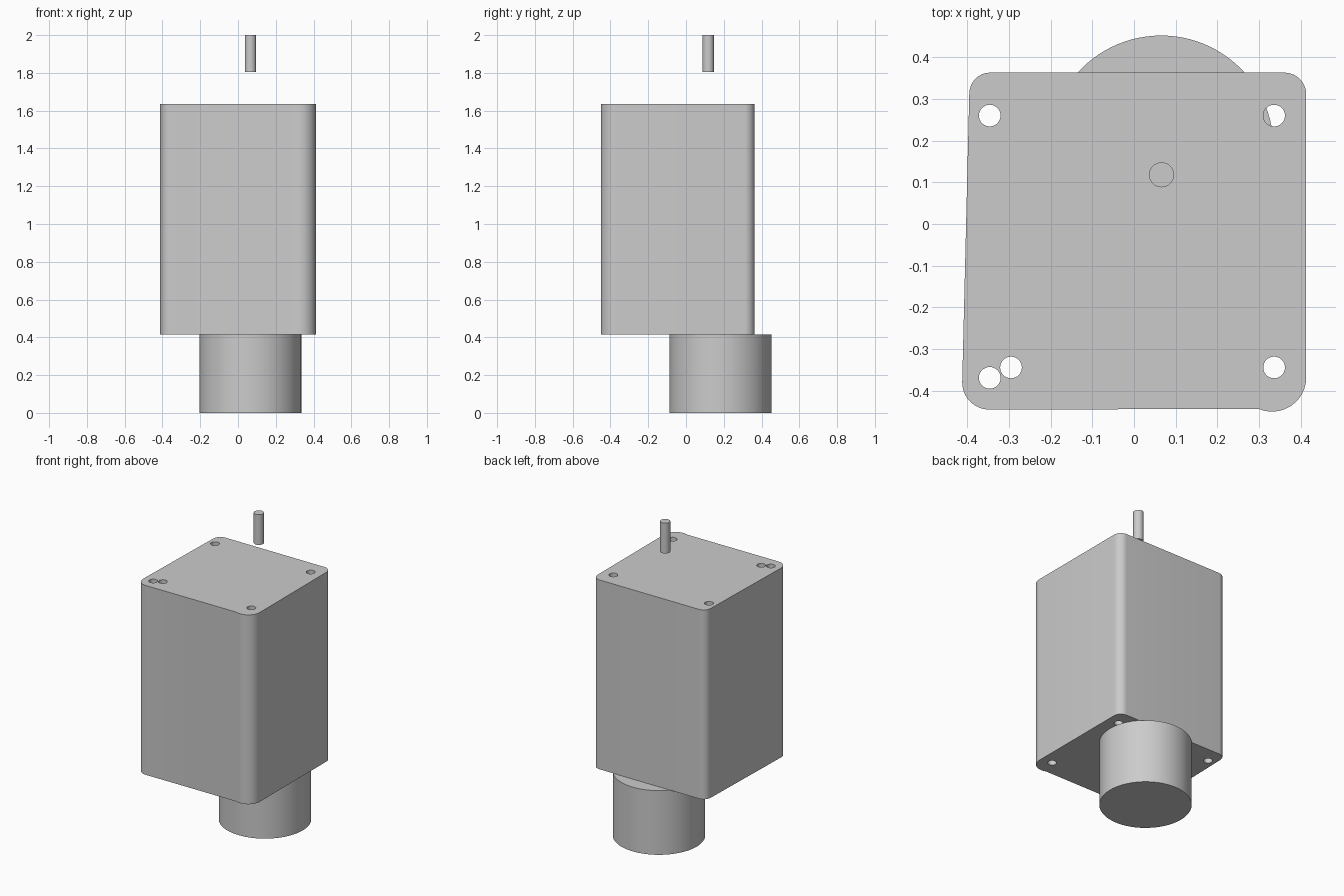
import bpy, bmesh
from math import radians, cos, sin

if "Cube" in bpy.data.objects:
    bpy.data.objects.remove(bpy.data.objects["Cube"])

def arc(cx, cy, r, start, end, n=12):
    return [(cx + r * cos(radians(start + (end - start) * i / n)),
             cy + r * sin(radians(start + (end - start) * i / n))) for i in range(n + 1)]

def prism(name, outline, z0, z1):
    """Extrude a counter-clockwise outline from z0 to z1."""
    bm = bmesh.new()
    face = bm.faces.new([bm.verts.new((x, y, z0)) for x, y in outline])
    top = bmesh.ops.extrude_face_region(bm, geom=[face], use_keep_orig=True)["geom"]
    bmesh.ops.translate(bm, vec=(0, 0, z1 - z0),
                        verts=[v for v in top if isinstance(v, bmesh.types.BMVert)])
    bmesh.ops.recalc_face_normals(bm, faces=bm.faces)
    mesh = bpy.data.meshes.new(name)
    bm.to_mesh(mesh)
    bm.free()
    obj = bpy.data.objects.new(name, mesh)
    bpy.context.collection.objects.link(obj)
    return obj

def cylinder(name, x, y, r, z0, z1, sides=64):
    return prism(name, arc(x, y, r, 0, 360, sides)[:-1], z0, z1)

def smooth(obj):
    bpy.ops.object.select_all(action='DESELECT')
    obj.select_set(True)
    bpy.context.view_layer.objects.active = obj
    bpy.ops.object.shade_smooth_by_angle(angle=radians(30))

# Gearbox body: slightly irregular rounded box
outline = (arc(0.331, -0.368, 0.082, -113, 0) + arc(0.361, 0.311, 0.052, 0, 90)
           + arc(-0.345, 0.313, 0.05, 90, 179) + arc(-0.347, -0.380, 0.065, 179, 270))
body = prism("gearbox_body", outline, 0.415, 1.635)

# Screw holes through the body
for i, (x, y) in enumerate([(-0.346, 0.26), (0.336, 0.26), (0.336, -0.344),
                            (-0.295, -0.344), (-0.346, -0.369)]):
    cutter = cylinder(f"hole_cutter_{i}", x, y, 0.026, 0.3, 1.8, 32)
    cutter.hide_render = True
    mod = body.modifiers.new("screw_hole", 'BOOLEAN')
    mod.operation, mod.solver, mod.object = 'DIFFERENCE', 'EXACT', cutter
    bpy.context.view_layer.objects.active = body
    bpy.ops.object.modifier_apply(modifier=mod.name)
    bpy.data.objects.remove(cutter)
smooth(body)

# Motor can below, output shaft floating above
smooth(cylinder("motor_can", 0.065, 0.182, 0.27, 0, 0.414, 96))
smooth(cylinder("output_shaft", 0.066, 0.118, 0.03, 1.805, 2.0, 32))
